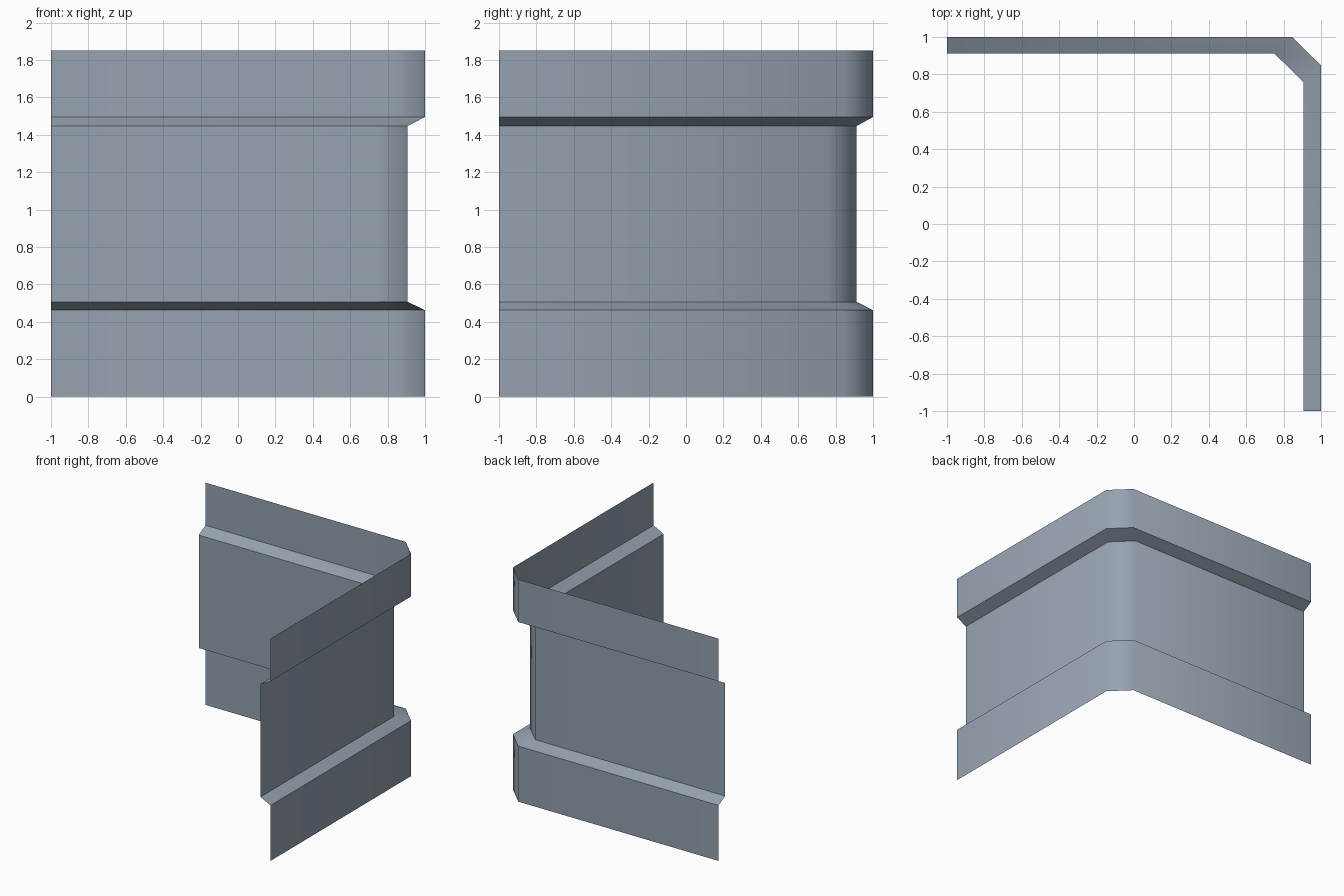
import bpy, bmesh

if "Cube" in bpy.data.objects:
    bpy.data.objects.remove(bpy.data.objects["Cube"])

mat = bpy.data.materials.new("blue grey")
mat.diffuse_color = (0.305, 0.366, 0.44, 1)
mat.use_nodes = True
mat.node_tree.nodes["Principled BSDF"].inputs["Base Color"].default_value = mat.diffuse_color

# Wall profile: (inset from outer line, height)
profile = [(0, 0), (0, 0.462), (1, 0.507), (1, 1.447), (0, 1.495), (0, 1.85)]
# Plan path around the chamfered corner, outer and inset lines
outer = [(-1, 1), (0.845, 1), (1, 0.848), (1, -1)]
inner = [(-1, 0.912), (0.75, 0.912), (0.907, 0.758), (0.907, -1)]

# Sweep the profile along the path as a thin open sheet
bm = bmesh.new()
rows = [[bm.verts.new((x, y, z)) for x, y in (inner if inset else outer)]
        for inset, z in profile]
for low, high in zip(rows, rows[1:]):
    for i in range(3):
        bm.faces.new((low[i], high[i], high[i + 1], low[i + 1]))

# Make the faces point outward
bm.normal_update()
bm.faces.ensure_lookup_table()
if bm.faces[0].normal.y < 0:
    bmesh.ops.reverse_faces(bm, faces=bm.faces[:])

mesh = bpy.data.meshes.new("corner_wall_panel")
bm.to_mesh(mesh)
bm.free()
mesh.materials.append(mat)
wall = bpy.data.objects.new("corner_wall_panel", mesh)
bpy.context.collection.objects.link(wall)

# Soft chamfer corner, crisp ledges
bpy.context.view_layer.objects.active = wall
wall.select_set(True)
bpy.ops.object.shade_smooth_by_angle(angle=0.87)
